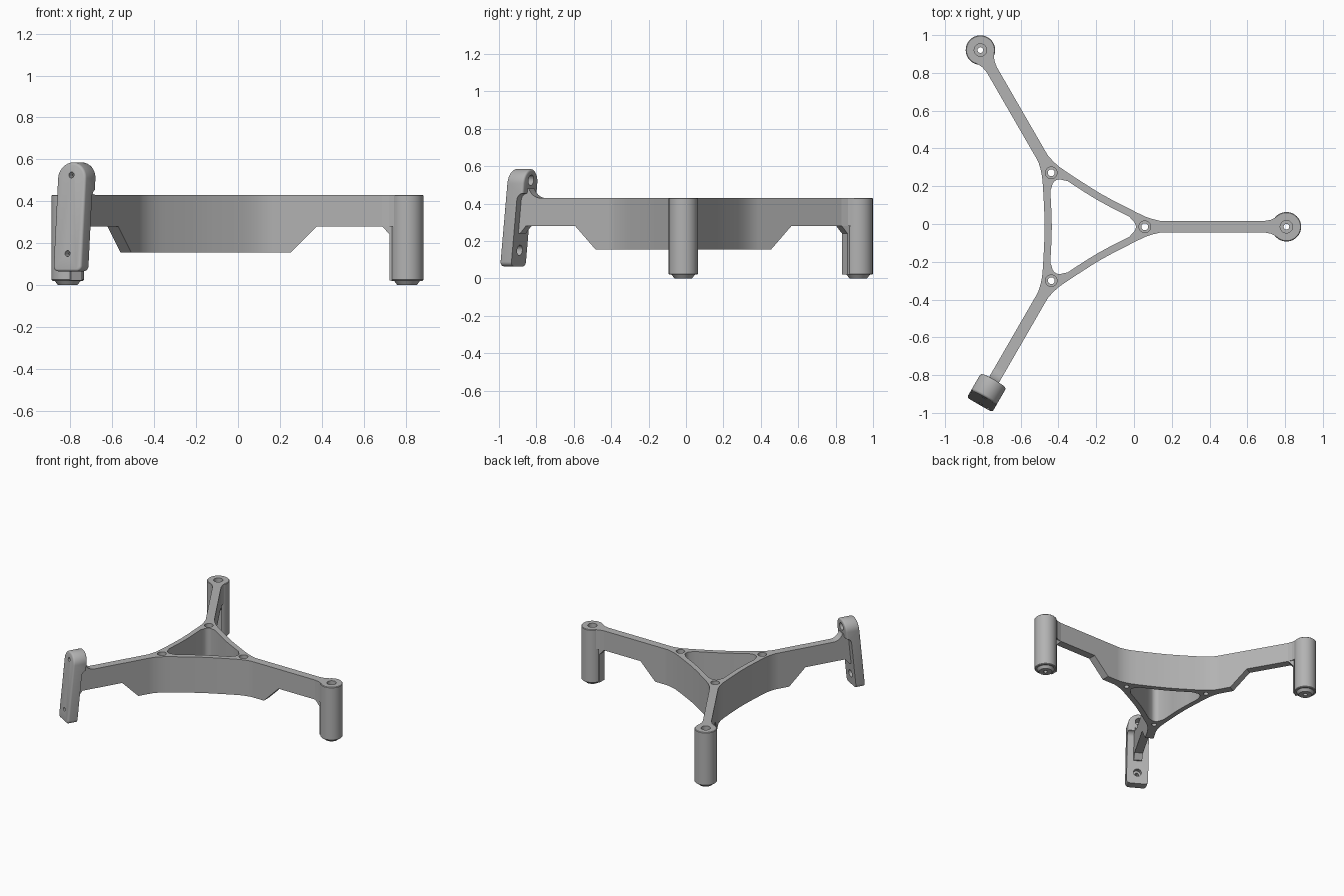
import bpy, bmesh
from math import pi, sin, cos, radians
from mathutils import Matrix, Vector

if "Cube" in bpy.data.objects:
    bpy.data.objects.remove(bpy.data.objects["Cube"])

grey = bpy.data.materials.new("light_grey")
grey.use_nodes = True
grey.diffuse_color = (0.45, 0.45, 0.45, 1)
grey.node_tree.nodes["Principled BSDF"].inputs["Base Color"].default_value = (0.45, 0.45, 0.45, 1)

TOP, ARM_LOW, RING_LOW = 0.43, 0.28, 0.155
HUB_R, LEG_R, HALF = 0.33, 1.08, 0.03
CENTRE = Matrix.Translation((-0.273, -0.0145, 0))


def turned(deg):
    return CENTRE @ Matrix.Rotation(radians(deg), 4, 'Z')


def finish(name, bm, matrix):
    bmesh.ops.recalc_face_normals(bm, faces=bm.faces)
    bm.transform(matrix)
    me = bpy.data.meshes.new(name)
    bm.to_mesh(me)
    bm.free()
    me.materials.append(grey)
    ob = bpy.data.objects.new(name, me)
    bpy.context.collection.objects.link(ob)
    return ob


def prism(name, pts, lo, hi, axis, matrix):
    """Extrude a closed 2D outline along one axis."""
    place = {'x': lambda a, b, h: (h, a, b),
             'y': lambda a, b, h: (a, h, b),
             'z': lambda a, b, h: (a, b, h)}[axis]
    bm = bmesh.new()
    ends = [[bm.verts.new(place(a, b, h)) for a, b in pts] for h in (lo, hi)]
    bm.faces.new(ends[0])
    bm.faces.new(ends[1][::-1])
    n = len(pts)
    for i in range(n):
        j = (i + 1) % n
        bm.faces.new((ends[0][i], ends[0][j], ends[1][j], ends[1][i]))
    return finish(name, bm, matrix)


def circle(cx, cy, r, n=32, start=0.0, sweep=2 * pi, closed=True):
    m = n if closed else n - 1
    return [(cx + r * cos(start + sweep * i / m), cy + r * sin(start + sweep * i / m))
            for i in range(n)]


def lathe(name, profile, matrix, n=48):
    """Revolve a closed radius/height profile about z."""
    bm = bmesh.new()
    rings = [[bm.verts.new((r * cos(2 * pi * i / n), r * sin(2 * pi * i / n), z))
              for r, z in profile] for i in range(n)]
    p = len(profile)
    for i in range(n):
        a, b = rings[i], rings[(i + 1) % n]
        for k in range(p):
            bm.faces.new((a[k], a[(k + 1) % p], b[(k + 1) % p], b[k]))
    return finish(name, bm, matrix)


def apply(ob, kind, **settings):
    mod = ob.modifiers.new(kind, kind)
    for key, value in settings.items():
        setattr(mod, key, value)
    bpy.context.view_layer.objects.active = ob
    bpy.ops.object.modifier_apply(modifier=mod.name)


def cut(ob, cutter):
    apply(ob, 'BOOLEAN', operation='DIFFERENCE', solver='EXACT', object=cutter)
    bpy.data.objects.remove(cutter)


def smooth(ob, deg=30):
    bpy.ops.object.select_all(action='DESELECT')
    ob.select_set(True)
    bpy.context.view_layer.objects.active = ob
    bpy.ops.object.shade_smooth_by_angle(angle=radians(deg))


# Hub ring: three gently dished sides that flow into the arms
side = [(0.2, 0.0), (0.2012, 0.06), (0.205, 0.14), (0.2095, 0.22), (0.2135, 0.265),
        (0.221, 0.302), (0.233, 0.342), (0.246, 0.366)]
half_hole = [(0.162, 0.0), (0.164, 0.08), (0.170, 0.19)]
outline, hole = [], []
for k in range(3):
    a = radians(60 + 120 * k)
    n, t = Vector((cos(a), sin(a))), Vector((-sin(a), cos(a)))
    row = [(d, -s) for d, s in side[:0:-1]] + side
    outline += [tuple(n * d + t * s) for d, s in row]
    row = [(d, -s) for d, s in half_hole[:0:-1]] + half_hole
    hole += [tuple(n * d + t * s) for d, s in row]
    c = radians(120 + 120 * k)
    hole += circle(0.243 * cos(c), 0.243 * sin(c), 0.04, 9, c - 0.95, 1.9, False)

ring = prism("hub_ring", outline, RING_LOW, TOP, 'z', CENTRE)
cut(ring, prism("hole_cutter", hole, 0.1, 0.5, 'z', CENTRE))
for deg in (0, 120, 240):
    m = turned(deg)
    cut(ring, prism("screw_cutter", circle(HUB_R, 0, 0.018, 24), 0.1, 0.5, 'z', m))
    cut(ring, prism("recess_cutter", circle(HUB_R, 0, 0.031, 24), 0.39, 0.5, 'z', m))
smooth(ring, 25)

# Two arms ending in round hollow legs
arm_start = [(0.372, TOP), (0.372, RING_LOW), (0.525, RING_LOW), (0.65, ARM_LOW)]
leg_profile = [(0.015, 0), (0.047, 0), (0.062, 0.02), (0.073, 0.02), (0.078, 0.025),
               (0.078, 0.426), (0.074, TOP), (0.033, TOP), (0.033, 0.37), (0.015, 0.37)]
for deg, name in ((0, "left"), (120, "back")):
    m = turned(deg)
    prism(name + "_arm", arm_start + [(0.962, ARM_LOW), (0.997, 0.24), (0.997, 0.022),
          (1.03, 0.022), (1.03, TOP)], -HALF, HALF, 'y', m)
    prism(name + "_arm_flare", [(0.96, -HALF), (0.995, -0.036), (1.03, -0.053),
          (1.03, 0.053), (0.995, 0.036), (0.96, HALF)], ARM_LOW, TOP, 'z', m)
    smooth(lathe(name + "_leg", leg_profile, m @ Matrix.Translation((LEG_R, 0, 0))))

# Front arm with a curved rise into the mounting plate
m = turned(240)
rise = circle(0.865, 0.505, 0.075, 8, -pi / 2, 1.25, False)
front_arm = prism("front_arm", arm_start + [(0.955, ARM_LOW), (0.99, 0.24), (1.03, 0.24),
                  (1.03, 0.47)] + rise[::-1], -HALF, HALF, 'y', m)
smooth(front_arm, 25)

# Leaning mounting plate: thick rounded head, thinner lower part
lean = m @ Matrix(((1, 0, -0.1, 0.007), (0, 1, 0, 0), (0, 0, 1, 0), (0, 0, 0, 1)))
W = 0.0775
face = (circle(0, 0.585 - W, W, 25, 0, pi, False)
        + circle(-W + 0.025, 0.09, 0.025, 6, pi, pi / 2, False)
        + circle(W - 0.025, 0.09, 0.025, 6, -pi / 2, pi / 2, False))
plate = prism("mounting_plate", face, 0.985, 1.09, 'x', lean)
apply(plate, 'BEVEL', width=0.012, segments=3, limit_method='ANGLE', angle_limit=radians(50))
pocket = [(0.9, 0.0), (1.018, 0.0)] + circle(0.983, 0.42, 0.035, 7, 0, pi / 2, False) + [(0.9, 0.455)]
cut(plate, prism("pocket_cutter", pocket, -0.2, 0.2, 'y', lean))
for z in (0.15, 0.525):
    cut(plate, prism("bolt_cutter", circle(0, z, 0.014, 20), 0.8, 1.3, 'x', lean))
    cut(plate, prism("bolt_recess_cutter", circle(0, z, 0.028, 24), 0.8, 1.05, 'x', lean))
smooth(plate, 35)
